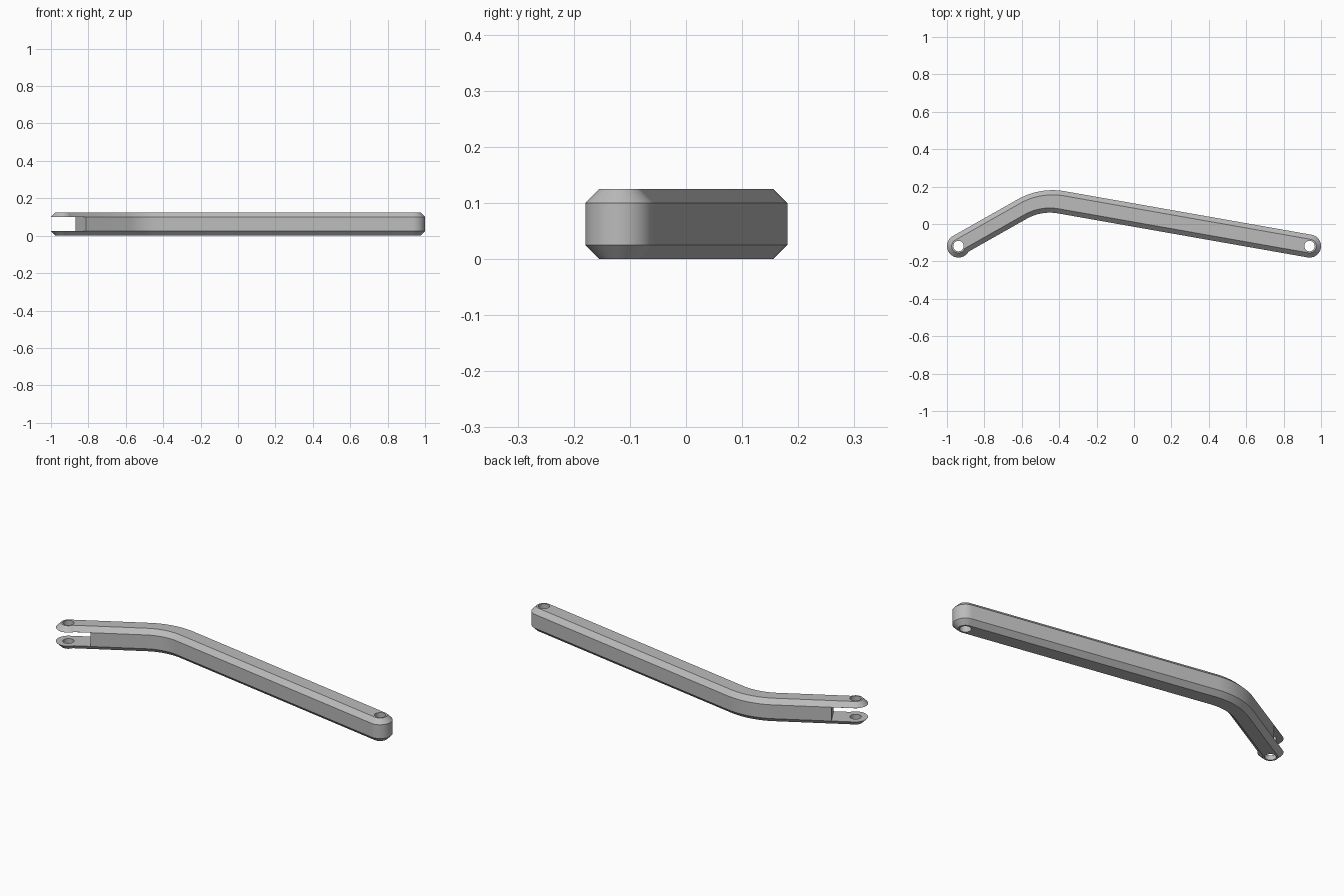
import bpy, bmesh, math
from math import radians, cos, sin, acos, degrees
from mathutils import Vector

cube = bpy.data.objects.get("Cube")
if cube:
    bpy.data.objects.remove(cube, do_unlink=True)

# Main dimensions
HEIGHT, CHAMFER = 0.125, 0.025
END_R, HOLE_R = 0.0615, 0.028
SHORT_ANGLE, LONG_ANGLE = 29.5, -10      # headings of the two arm sections
LOWER_OFFSET = 0.0525                    # short arm's inner edge, from the pin axis
FORK_PIN = Vector((-0.9385, -0.118))
PLAIN_PIN = Vector((0.9385, -0.118))

grey = bpy.data.materials.new("plain grey")
grey.use_nodes = True
grey.diffuse_color = (0.5, 0.5, 0.5, 1)
grey.node_tree.nodes["Principled BSDF"].inputs["Base Color"].default_value = (0.5, 0.5, 0.5, 1)


def polar(angle, radius=1.0):
    return Vector((cos(radians(angle)), sin(radians(angle)))) * radius


def arc(center, radius, start, end, steps):
    return [center + polar(start + (end - start) * i / steps, radius)
            for i in range(steps + 1)]


def bend_center(left_offset, right_offset, radius):
    """Centre of the arc that rounds the corner between two offset edges."""
    p = FORK_PIN + polar(SHORT_ANGLE + 90, left_offset)
    q = PLAIN_PIN + polar(LONG_ANGLE + 90, right_offset)
    d, e = polar(SHORT_ANGLE), polar(LONG_ANGLE)
    corner = p + d * ((q - p).cross(e) / d.cross(e))
    half = (SHORT_ANGLE - LONG_ANGLE) / 2
    return corner - polar(90 + (SHORT_ANGLE + LONG_ANGLE) / 2, radius / cos(radians(half)))


OUTER_R, INNER_R = 0.38, 0.25
outer_center = bend_center(END_R, END_R, OUTER_R)
inner_center = bend_center(-LOWER_OFFSET, -END_R, INNER_R)


def outline(inset):
    """Counter-clockwise arm outline, moved inwards by inset."""
    r = END_R - inset
    past = degrees(acos((LOWER_OFFSET - inset) / r))
    a, b = 90 + SHORT_ANGLE, 90 + LONG_ANGLE
    return (arc(inner_center, INNER_R + inset, a, b, 16)
            + arc(PLAIN_PIN, r, b - 180, b, 32)
            + arc(outer_center, OUTER_R - inset, b, a, 16)
            + arc(FORK_PIN, r, a, a + 180 + past, 36))


# Arm body: stacked outlines with chamfered top and bottom rims
bm = bmesh.new()
levels = [(0, CHAMFER), (CHAMFER, 0), (HEIGHT - CHAMFER, 0), (HEIGHT, CHAMFER)]
rings = [[bm.verts.new((p.x, p.y, z)) for p in outline(c)] for z, c in levels]
for low, high in zip(rings, rings[1:]):
    for i in range(len(low)):
        j = (i + 1) % len(low)
        bm.faces.new((low[i], low[j], high[j], high[i]))
bm.faces.new(rings[0][::-1])
bm.faces.new(rings[-1])
mesh = bpy.data.meshes.new("bent_arm")
bm.to_mesh(mesh)
bm.free()
arm = bpy.data.objects.new("bent_arm", mesh)
bpy.context.collection.objects.link(arm)
mesh.materials.append(grey)

# Cutters: a pin hole at each end and the fork slot
cutters = []
for name, pin in (("fork_hole", FORK_PIN), ("plain_hole", PLAIN_PIN)):
    bpy.ops.mesh.primitive_cylinder_add(vertices=40, radius=HOLE_R, depth=0.4,
                                        location=(pin.x, pin.y, HEIGHT / 2))
    bpy.context.object.name = name
    cutters.append(bpy.context.object)

slot_end, slot_length = 0.114, 0.3
mid = FORK_PIN + polar(SHORT_ANGLE, slot_end - slot_length / 2)
bpy.ops.mesh.primitive_cube_add(size=1, location=(mid.x, mid.y, HEIGHT / 2),
                                rotation=(0, 0, radians(SHORT_ANGLE)))
slot = bpy.context.object
slot.name = "fork_slot"
slot.scale = (slot_length, 0.3, HEIGHT - 2 * CHAMFER - 0.001)
cutters.append(slot)

for cutter in cutters:
    cutter.hide_render = True
    cutter.data.materials.append(grey)
    cut = arm.modifiers.new(cutter.name, 'BOOLEAN')
    cut.operation = 'DIFFERENCE'
    cut.solver = 'EXACT'
    cut.object = cutter

# Apply the cuts, then shade smooth with sharp rims
bpy.ops.object.select_all(action='DESELECT')
arm.select_set(True)
bpy.context.view_layer.objects.active = arm
for cutter in cutters:
    bpy.ops.object.modifier_apply(modifier=cutter.name)
for cutter in cutters:
    bpy.data.objects.remove(cutter, do_unlink=True)
bpy.ops.object.shade_smooth_by_angle(angle=radians(30))
